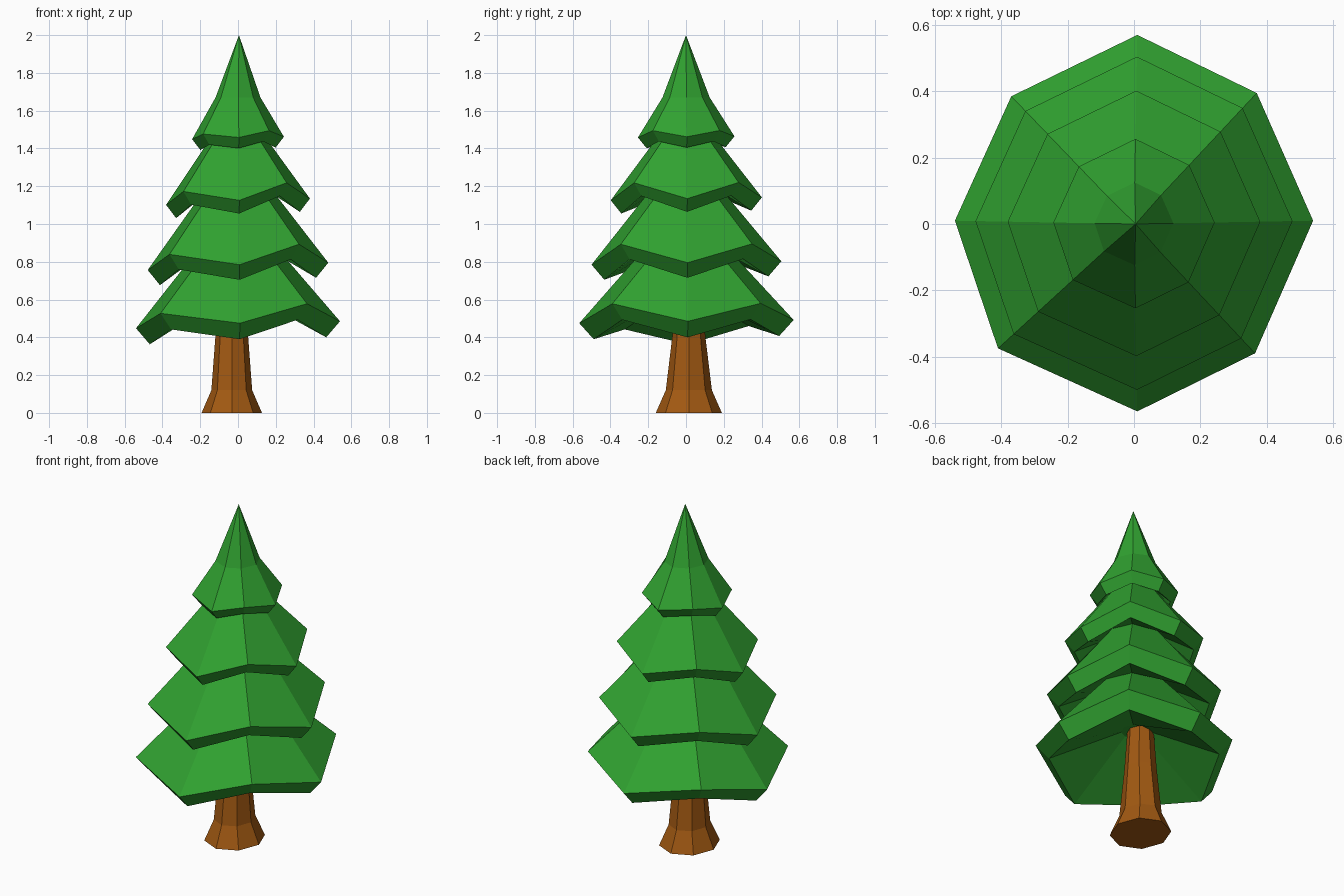
import bpy, bmesh, math

cube = bpy.data.objects.get("Cube")
if cube:
    bpy.data.objects.remove(cube, do_unlink=True)


def material(name, rgb):
    mat = bpy.data.materials.new(name)
    mat.use_nodes = True
    mat.diffuse_color = (*rgb, 1)
    bsdf = mat.node_tree.nodes["Principled BSDF"]
    bsdf.inputs["Base Color"].default_value = (*rgb, 1)
    bsdf.inputs["Roughness"].default_value = 0.9
    return mat


def loft(name, rings, mat, tip=None):
    """Skin a stack of rings, bottom to top, with flat faces."""
    bm = bmesh.new()
    loops = [[bm.verts.new(p) for p in ring] for ring in rings]
    n = len(loops[0])
    for low, high in zip(loops, loops[1:]):
        for i in range(n):
            j = (i + 1) % n
            bm.faces.new((low[i], low[j], high[j], high[i]))
    bm.faces.new(loops[0][::-1])
    if tip:
        top = bm.verts.new(tip)
        for i in range(n):
            bm.faces.new((loops[-1][i], loops[-1][(i + 1) % n], top))
    else:
        bm.faces.new(loops[-1])
    bmesh.ops.recalc_face_normals(bm, faces=bm.faces)
    mesh = bpy.data.meshes.new(name)
    bm.to_mesh(mesh)
    bm.free()
    mesh.materials.append(mat)
    obj = bpy.data.objects.new(name, mesh)
    bpy.context.collection.objects.link(obj)
    return obj


green = material("leaf green", (0.03, 0.36, 0.03))
brown = material("bark brown", (0.36, 0.1, 0.006))

# Irregular branch outline: x, y and droop of each of the eight corners
OUTLINE = [(0.54, 0.01, 0.005), (0.37, 0.395, 0.1), (0.01, 0.57, 0.012),
           (-0.37, 0.385, 0.065), (-0.54, 0.01, -0.032), (-0.41, -0.375, 0.047),
           (0.01, -0.565, -0.005), (0.365, -0.39, 0.098)]


def branch_ring(scale, z, droop=0.0):
    return [(x * scale, y * scale, z + d * droop) for x, y, d in OUTLINE]


# Foliage tiers: rim scale, rim height, lip drop, lip scale, droop, top scale, top height
TIERS = [("bottom_branches", 1.0, 0.48, 0.085, 0.865, 1.0, 0.37, 0.88),
         ("lower_branches", 0.885, 0.79, 0.08, 0.865, 1.05, 0.29, 1.21),
         ("upper_branches", 0.705, 1.13, 0.07, 0.86, 0.9, 0.2, 1.51),
         ("top_branches", 0.45, 1.46, 0.057, 0.82, 0.35, 0.22, 1.67)]

neck = branch_ring(0.13, 0.63)
for name, rim, z, drop, lip, droop, top, top_z in TIERS:
    crown = branch_ring(top, top_z)
    rings = [neck, branch_ring(rim * lip, z - drop, droop),
             branch_ring(rim, z, droop), crown]
    loft(name, rings, green, (0.005, 0, 2.0) if name == "top_branches" else None)
    neck = crown

# Flared trunk, slightly off centre
trunk_rings = []
for rx, ry, z in [(0.16, 0.175, 0), (0.108, 0.122, 0.12), (0.087, 0.088, 0.4), (0.07, 0.07, 0.66)]:
    trunk_rings.append([(-0.033 + rx * math.cos(i * math.pi / 4),
                         0.015 + ry * math.sin(i * math.pi / 4), z) for i in range(8)])
loft("trunk", trunk_rings, brown)
